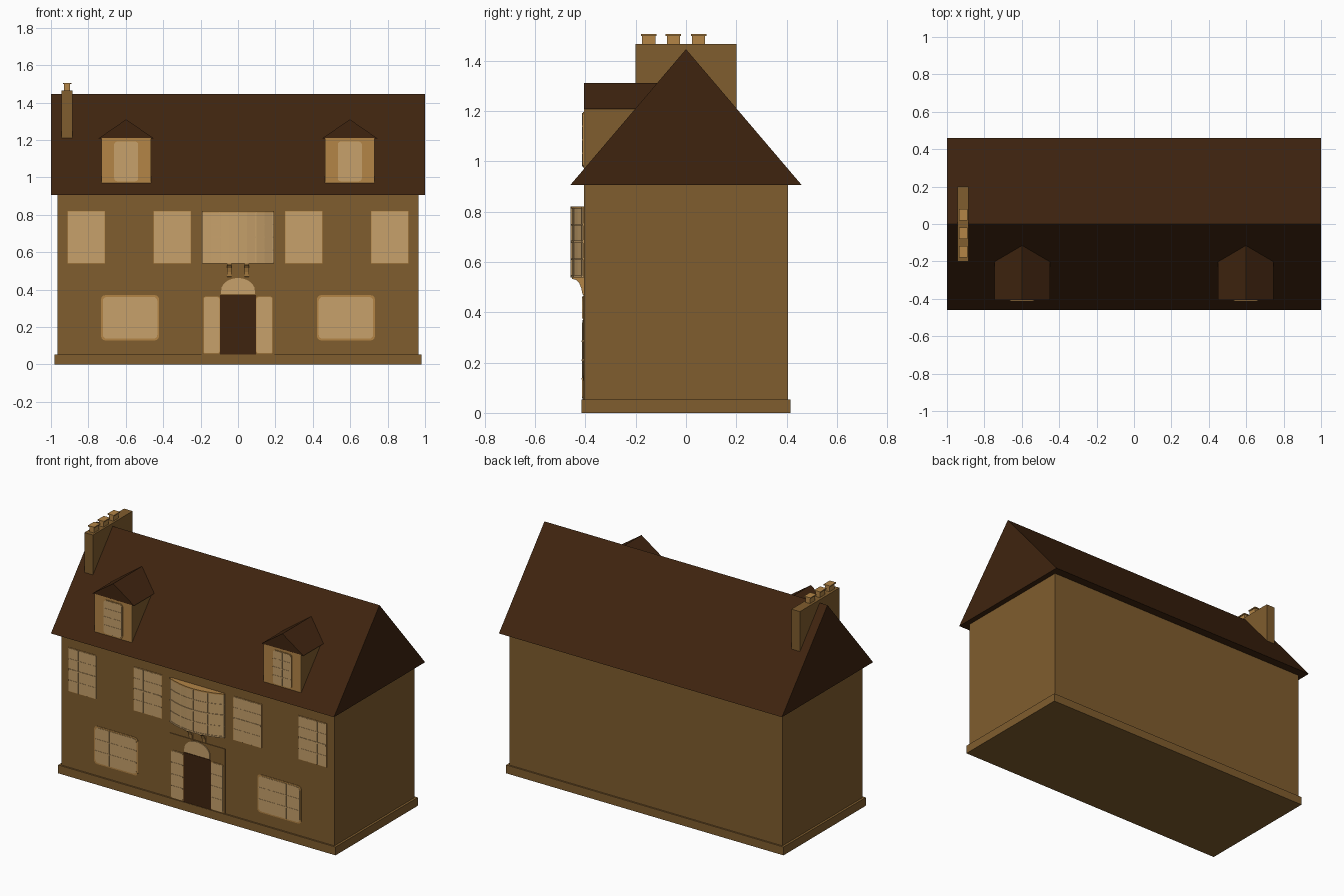
import bpy, bmesh, math

if "Cube" in bpy.data.objects:
    bpy.data.objects.remove(bpy.data.objects["Cube"])


def material(name, r, g, b):
    m = bpy.data.materials.new(name)
    lin = [((c / 255 + 0.055) / 1.055) ** 2.4 for c in (r, g, b)]
    m.diffuse_color = (*lin, 1)
    m.use_nodes = True
    m.node_tree.nodes["Principled BSDF"].inputs["Base Color"].default_value = m.diffuse_color
    return m


WALL = material("brown wall", 128, 93, 46)
ROOF = material("dark brown roof", 63, 36, 15)
TRIM = material("ochre trim", 179, 133, 70)
PANE = material("pale tan window", 199, 161, 107)


def finish(name, bm, mat):
    bmesh.ops.recalc_face_normals(bm, faces=bm.faces)
    me = bpy.data.meshes.new(name)
    bm.to_mesh(me)
    bm.free()
    me.materials.append(mat)
    ob = bpy.data.objects.new(name, me)
    bpy.context.collection.objects.link(ob)
    return ob


def prism(name, pts, axis, a, b, mat):
    """Extrude a 2D outline along an axis from a to b."""
    place = {"x": lambda u, v, w: (w, u, v),
             "y": lambda u, v, w: (u, w, v),
             "z": lambda u, v, w: (u, v, w)}[axis]
    bm = bmesh.new()
    lo = [bm.verts.new(place(u, v, a)) for u, v in pts]
    hi = [bm.verts.new(place(u, v, b)) for u, v in pts]
    bm.faces.new(lo)
    bm.faces.new(hi)
    n = len(pts)
    for i in range(n):
        j = (i + 1) % n
        bm.faces.new((lo[i], lo[j], hi[j], hi[i]))
    return finish(name, bm, mat)


def box(name, x0, x1, y0, y1, z0, z1, mat):
    return prism(name, [(x0, y0), (x1, y0), (x1, y1), (x0, y1)], "z", z0, z1, mat)


def rounded(x0, x1, z0, z1, r):
    if r <= 0:
        return [(x0, z0), (x1, z0), (x1, z1), (x0, z1)]
    pts = []
    for cx, cz, start in ((x1 - r, z1 - r, 0), (x0 + r, z1 - r, 90),
                          (x0 + r, z0 + r, 180), (x1 - r, z0 + r, 270)):
        for k in range(4):
            t = math.radians(start + 30 * k)
            pts.append((cx + r * math.cos(t), cz + r * math.sin(t)))
    return pts


def window(name, x0, x1, z0, z1, cols, rows, r=0.0, rim=0.006, y=-0.405):
    """Thin rim, pane and glazing bars standing on the wall at y."""
    prism(name + "_rim", rounded(x0, x1, z0, z1, r), "y", y - 0.003, y + 0.003, TRIM)
    x0, x1, z0, z1 = x0 + rim, x1 - rim, z0 + rim, z1 - rim
    prism(name + "_pane", rounded(x0, x1, z0, z1, r), "y", y - 0.005, y + 0.002, PANE)
    h = 0.003
    for i in range(1, cols):
        x = x0 + (x1 - x0) * i / cols
        box(name + "_upright", x - h, x + h, y - 0.007, y, z0, z1, PANE)
    for i in range(1, rows):
        z = z0 + (z1 - z0) * i / rows
        box(name + "_crossbar", x0, x1, y - 0.0066, y, z - h, z + h, PANE)


# Main body and plinth
box("plinth", -0.98, 0.98, -0.415, 0.415, 0, 0.053, WALL)
box("house_walls", -0.965, 0.965, -0.405, 0.405, 0.04, 0.91, WALL)

# Main gable roof
prism("main_roof", [(-0.46, 0.905), (0.46, 0.905), (0, 1.445)], "x", -1, 1, ROOF)

# Chimney with three capped pots
box("chimney_stack", -0.945, -0.885, -0.2, 0.2, 1.1, 1.465, WALL)
for y in (-0.148, -0.05, 0.05):
    box("chimney_pot", -0.929, -0.897, y - 0.026, y + 0.026, 1.46, 1.498, TRIM)
    box("chimney_pot_cap", -0.935, -0.891, y - 0.031, y + 0.031, 1.498, 1.505, TRIM)

# Dormers, mirrored left and right
for s in (-1, 1):
    c = 0.598 * s
    box("dormer_walls", c - 0.133, c + 0.133, -0.401, -0.15, 0.96, 1.215, WALL)
    box("dormer_front", c - 0.133, c + 0.133, -0.406, -0.401, 0.963, 1.21, TRIM)
    prism("dormer_roof", [(c - 0.148, 1.208), (c + 0.148, 1.208), (c, 1.31)],
          "y", -0.406, -0.1, ROOF)
    window("dormer_window", c - 0.068, c + 0.068, 0.975, 1.195, 2, 4, 0.015, 0.004, -0.406)

# Ground floor and upper floor windows
for s in (-1, 1):
    c = 0.577 * s
    window("ground_window", c - 0.155, c + 0.155, 0.128, 0.37, 3, 3, 0.022, 0.009)
    for cx in (0.352, 0.812):
        c = cx * s
        window("upper_window", c - 0.1, c + 0.1, 0.54, 0.82, 3, 4, 0, 0.003)
        box("meeting_rail", c - 0.097, c + 0.097, -0.413, -0.405, 0.676, 0.686, PANE)

# Entrance: surround, door, sidelights and fanlight
box("door_surround", -0.195, 0.195, -0.409, -0.4, 0.05, 0.466, WALL)
box("front_door", -0.096, 0.096, -0.412, -0.4, 0.053, 0.37, ROOF)
for s in (-1, 1):
    c = 0.141 * s
    window("sidelight", c - 0.044, c + 0.044, 0.057, 0.362, 1, 4, 0.01, 0.003, -0.409)
fan = [(-0.09, 0.375), (0.09, 0.375)]
fan += [(0.09 * math.cos(math.pi * k / 12), 0.395 + 0.067 * math.sin(math.pi * k / 12))
        for k in range(13)]
prism("fanlight", fan, "y", -0.414, -0.4, PANE)


# Bowed oriel window over the door
def bow(grow, n=8):
    pts = [(0.19 + grow, -0.4), (-0.19 - grow, -0.4)]
    for k in range(n + 1):
        t = -1 + 2 * k / n
        pts.append(((0.19 + grow) * t, -0.412 - grow - 0.044 * (1 - t * t)))
    return pts


prism("oriel_glazing", bow(0), "z", 0.545, 0.815, PANE)
prism("oriel_top", bow(0.003), "z", 0.812, 0.82, TRIM)
for z, name in ((0.538, "oriel_sill"), (0.676, "oriel_rail")):
    prism(name, bow(0.003), "z", z, z + 0.009, PANE)
for z in (0.61, 0.748):
    prism("oriel_crossbar", bow(0.002), "z", z - 0.003, z + 0.003, PANE)
for x, y in bow(0)[2::2]:
    x *= 0.985
    box("oriel_upright", x - 0.004, x + 0.004, y - 0.003, y + 0.008, 0.54, 0.815, PANE)

# Curved brackets under the oriel
profile = [(-0.4, 0.54), (-0.455, 0.54), (-0.452, 0.532), (-0.436, 0.528),
           (-0.424, 0.515), (-0.416, 0.495), (-0.411, 0.47), (-0.4, 0.465)]
for s in (-1, 1):
    prism("oriel_bracket", profile, "x", 0.047 * s - 0.012, 0.047 * s + 0.012, TRIM)
